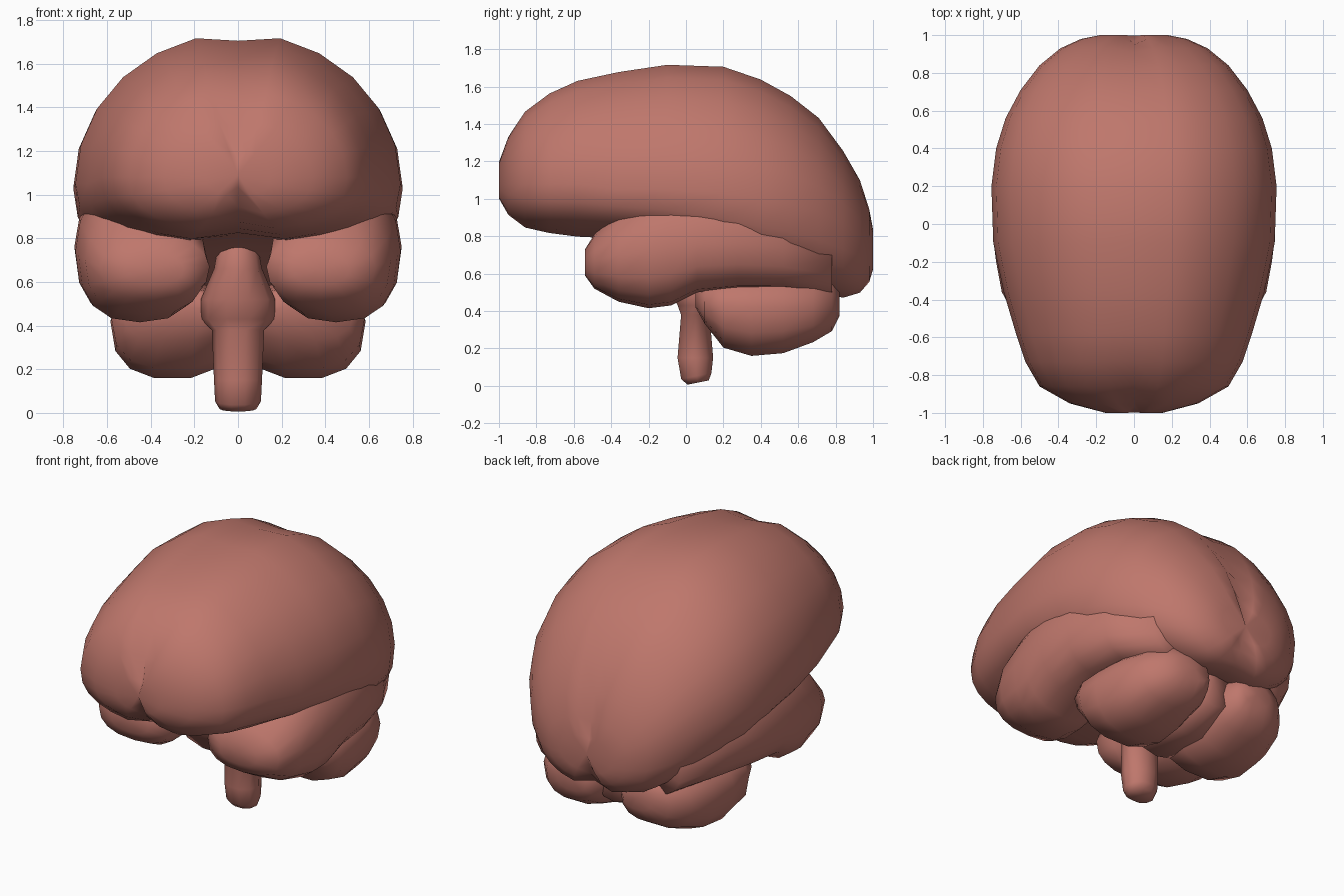
import bpy, bmesh, math

mat = bpy.data.materials.new("brain pink")
mat.diffuse_color = (0.52, 0.185, 0.15, 1)


def finish(name, bm, mirror=False):
    bmesh.ops.recalc_face_normals(bm, faces=bm.faces)
    for f in bm.faces:
        f.smooth = True
    me = bpy.data.meshes.new(name)
    bm.to_mesh(me)
    bm.free()
    me.materials.append(mat)
    ob = bpy.data.objects.new(name, me)
    bpy.context.collection.objects.link(ob)
    if mirror:
        m = ob.modifiers.new("mirror", 'MIRROR')
        m.use_mirror_merge = False
    return ob


def spow(v, p):
    return math.copysign(abs(v) ** p, v)


def bridge(bm, rings):
    n = len(rings[0])
    for a, b in zip(rings, rings[1:]):
        for i in range(n):
            j = (i + 1) % n
            bm.faces.new((a[i], a[j], b[j], b[i]))
    # Close both ends with a fan
    for r in (rings[0], rings[-1]):
        c = r[0].co.copy() * 0
        for v in r:
            c += v.co / n
        cv = bm.verts.new(c)
        for i in range(n):
            bm.faces.new((r[i], r[(i + 1) % n], cv))


# Loft along y; station = (y, centre x, half width, bottom z, widest z, top z)
def loft(name, stations, n=20, groove=0.0, low=0.8, mirror=False):
    bm = bmesh.new()
    rings = []
    for y, cx, w, zb, zm, zt in stations:
        ring = []
        for i in range(n):
            t = 2 * math.pi * i / n
            c, s = math.cos(t), math.sin(t)
            if abs(c) < 1e-6:
                c = 0
            p = 1.0 if s >= 0 else low
            z = zm + (zt - zm if s >= 0 else zm - zb) * spow(s, p)
            dip = groove if c == 0 else 0
            yy = y - dip * y * abs(y) ** 5
            ring.append(bm.verts.new((cx + w * spow(c, p), yy, z - dip * s)))
        rings.append(ring)
    bridge(bm, rings)
    return finish(name, bm, mirror)


# Cerebrum: both hemispheres with a shallow midline fissure
loft("cerebrum", [
    (-1.0, 0, .15, 1.00, 1.08, 1.20),
    (-.95, 0, .34, .91, 1.08, 1.34),
    (-.86, 0, .50, .84, 1.08, 1.48),
    (-.73, 0, .575, .81, 1.08, 1.58),
    (-.58, 0, .625, .79, 1.08, 1.65),
    (-.36, 0, .69, .78, 1.05, 1.70),
    (-.10, 0, .745, .73, 1.05, 1.74),
    (.20, 0, .755, .64, 1.03, 1.73),
    (.40, 0, .73, .56, 1.00, 1.66),
    (.56, 0, .68, .53, .97, 1.57),
    (.71, 0, .60, .49, .93, 1.45),
    (.84, 0, .50, .46, .87, 1.27),
    (.93, 0, .39, .49, .80, 1.11),
    (.98, 0, .28, .55, .76, .95),
    (1.0, 0, .18, .62, .73, .84)], n=24, groove=.035)

# Temporal lobes
loft("temporal_lobe", [
    (-.54, .38, .13, .59, .66, .73),
    (-.49, .38, .25, .52, .67, .81),
    (-.36, .42, .28, .45, .70, .95),
    (-.20, .45, .28, .415, .72, 1.05),
    (-.08, .46, .285, .43, .74, 1.1),
    (.06, .46, .29, .50, .76, 1.1),
    (.28, .46, .275, .52, .76, 1.1),
    (.52, .43, .23, .52, .74, 1.0),
    (.78, .33, .18, .49, .68, .85)], n=16, mirror=True)

# Cerebellum halves and the strip joining them
loft("cerebellum_half", [
    (.05, .20, .14, .42, .48, .55),
    (.10, .28, .25, .33, .45, .58),
    (.20, .30, .28, .20, .43, .60),
    (.35, .30, .285, .155, .42, .62),
    (.52, .30, .27, .17, .42, .62),
    (.68, .285, .235, .23, .42, .60),
    (.78, .26, .17, .29, .43, .57),
    (.82, .23, .10, .37, .44, .51)], n=14, mirror=True)
loft("cerebellum_middle", [
    (.06, 0, .12, .36, .48, .60),
    (.20, 0, .17, .22, .42, .64),
    (.50, 0, .17, .22, .42, .64),
    (.72, 0, .12, .32, .46, .62)], n=12)

# Brainstem: rings up the z axis (z, centre y, half width, half depth, tilt)
bm = bmesh.new()
rings = []
for z, cy, rx, ry, tilt in [(.015, .065, .085, .06, .2), (.05, .055, .105, .085, .2),
                            (.15, .05, .11, .10, 0), (.38, .05, .12, .08, 0),
                            (.43, .06, .17, .11, 0), (.52, .04, .17, .13, 0),
                            (.66, .04, .11, .13, 0), (.82, .02, .08, .10, 0)]:
    rings.append([bm.verts.new((rx * math.cos(a), cy + ry * math.sin(a),
                                z + tilt * ry * math.sin(a) + (.003 if z < .1 else 0)))
                  for a in (2 * math.pi * k / 10 for k in range(10))])
bridge(bm, rings)
finish("brainstem", bm)
